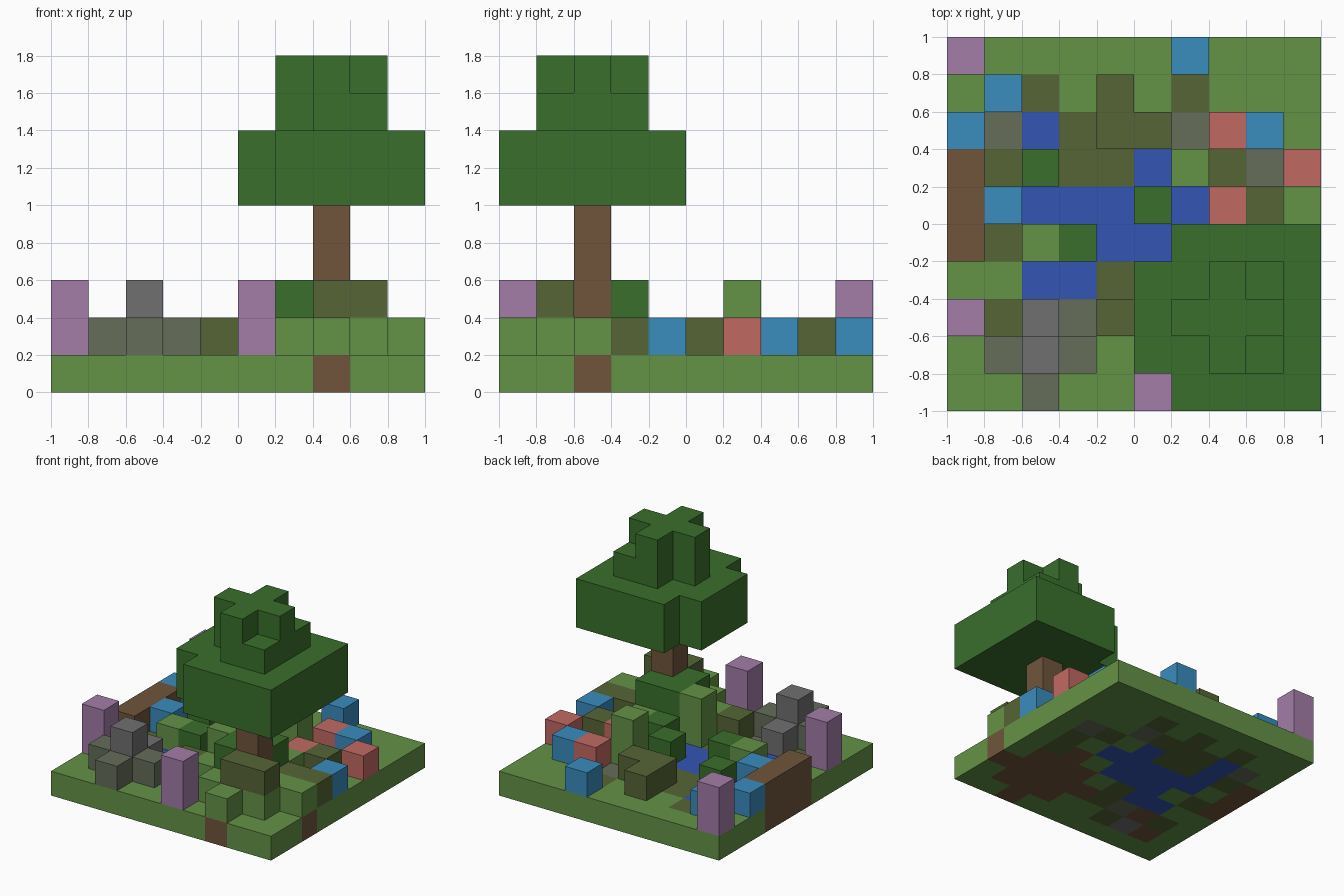
import bpy
import bmesh
from mathutils import Vector

if "Cube" in bpy.data.objects:
    bpy.data.objects.remove(bpy.data.objects["Cube"], do_unlink=True)

CELL = 0.2
SIZE = 10

# Letter -> colour name and sRGB hex
PALETTE = {
    "g": ("grass green", "649246"), "o": ("olive earth", "566535"),
    "d": ("leaf green", "3A6F2C"), "u": ("water blue", "3355B3"),
    "b": ("sky blue", "3A8CBE"), "s": ("mossy stone", "656D5A"),
    "y": ("stone grey", "707070"), "w": ("wood brown", "70553B"),
    "r": ("coral pink", "C16962"), "p": ("lilac purple", "A37DA8"),
}


def linear(pair):
    c = int(pair, 16) / 255
    return c / 12.92 if c <= 0.04045 else ((c + 0.055) / 1.055) ** 2.4


def make_material(name, code):
    mat = bpy.data.materials.new(name)
    mat.use_nodes = True
    colour = [linear(code[i:i + 2]) for i in (0, 2, 4)] + [1]
    mat.diffuse_color = colour
    bsdf = mat.node_tree.nodes["Principled BSDF"]
    bsdf.inputs["Base Color"].default_value = colour
    bsdf.inputs["Roughness"].default_value = 0.9
    return mat


MATS = {key: make_material(*value) for key, value in PALETTE.items()}

# Floor plans, back row first
GROUND = """
gggggggggg
ggogogoggg
gsuooosggg
wouoougosg
wguuuuugog
woguuugwog
gguuogwwwg
gowsowwwww
gwyoggwwwg
gggggggwgg
""".split()

LOW_BLOCKS = """
p.....b...
.b..o.....
b...oo.rb.
w.d...g..r
wb...d.ro.
w.gd..dg.b
.....gggoo
p.y.oggwgg
.sys..ggg.
..s..p.g..
""".split()

HIGH_BLOCKS = """
p.........
..........
..........
......g...
..........
..........
.....gdd..
p.....dw..
..y....oo.
.....p....
""".split()

# Part name for each letter above the ground
PART = {"g": "grass_mounds", "o": "earth_blocks", "d": "bushes",
        "b": "blue_flowers", "s": "rock_base", "y": "rock_core",
        "w": "log", "r": "pink_flowers", "p": "purple_flowers"}

voxels = {}  # cell -> (part, colour letter)


def add_layer(plan, k, part=None):
    for row, line in enumerate(plan):
        for i, key in enumerate(line):
            if key != ".":
                voxels[i, SIZE - 1 - row, k] = (part or PART[key], key)


add_layer(GROUND, 0, "ground")
add_layer(LOW_BLOCKS, 1)
add_layer(HIGH_BLOCKS, 2)

# Tree trunk
TX, TY = 7, 2
for k in range(1, 5):
    voxels[TX, TY, k] = ("trunk", "w")


def add_leaves(k, radius, missing):
    for dx in range(-radius, radius + 1):
        for dy in range(-radius, radius + 1):
            if (dx, dy) not in missing:
                voxels[TX + dx, TY + dy, k] = ("canopy", "d")


# Canopy: two wide layers, a narrower one and a cross on top
for k in (5, 6):
    add_leaves(k, 2, {(-2, -2), (-2, 2)})
add_leaves(7, 1, {(-1, -1), (-1, 1)})
add_leaves(8, 1, {(a, b) for a in (-1, 1) for b in (-1, 1)})


def add_cell_faces(bm, cell, index):
    """Add only the sides of the cell that are open to the air."""
    centre = Vector(cell) + Vector((0.5, 0.5, 0.5))
    for axis in range(3):
        for sign in (-1, 1):
            n = Vector((0, 0, 0))
            n[axis] = sign
            if tuple(int(c + d) for c, d in zip(cell, n)) in voxels:
                continue
            u = Vector((0, 0, 0))
            u[(axis + 1) % 3] = 1
            v = n.cross(u)
            corners = (u + v, v - u, -u - v, u - v)
            verts = []
            for c in corners:
                p = (centre + (n + c) / 2) * CELL
                verts.append(bm.verts.new((p.x - 1, p.y - 1, p.z)))
            bm.faces.new(verts).material_index = index


# One object per part
for part in sorted({p for p, key in voxels.values()}):
    cells = [(c, key) for c, (p, key) in voxels.items() if p == part]
    keys = sorted({key for c, key in cells})
    bm = bmesh.new()
    for cell, key in cells:
        add_cell_faces(bm, cell, keys.index(key))
    bmesh.ops.remove_doubles(bm, verts=bm.verts, dist=0.001)
    mesh = bpy.data.meshes.new(part)
    bm.to_mesh(mesh)
    bm.free()
    for key in keys:
        mesh.materials.append(MATS[key])
    bpy.context.collection.objects.link(bpy.data.objects.new(part, mesh))
